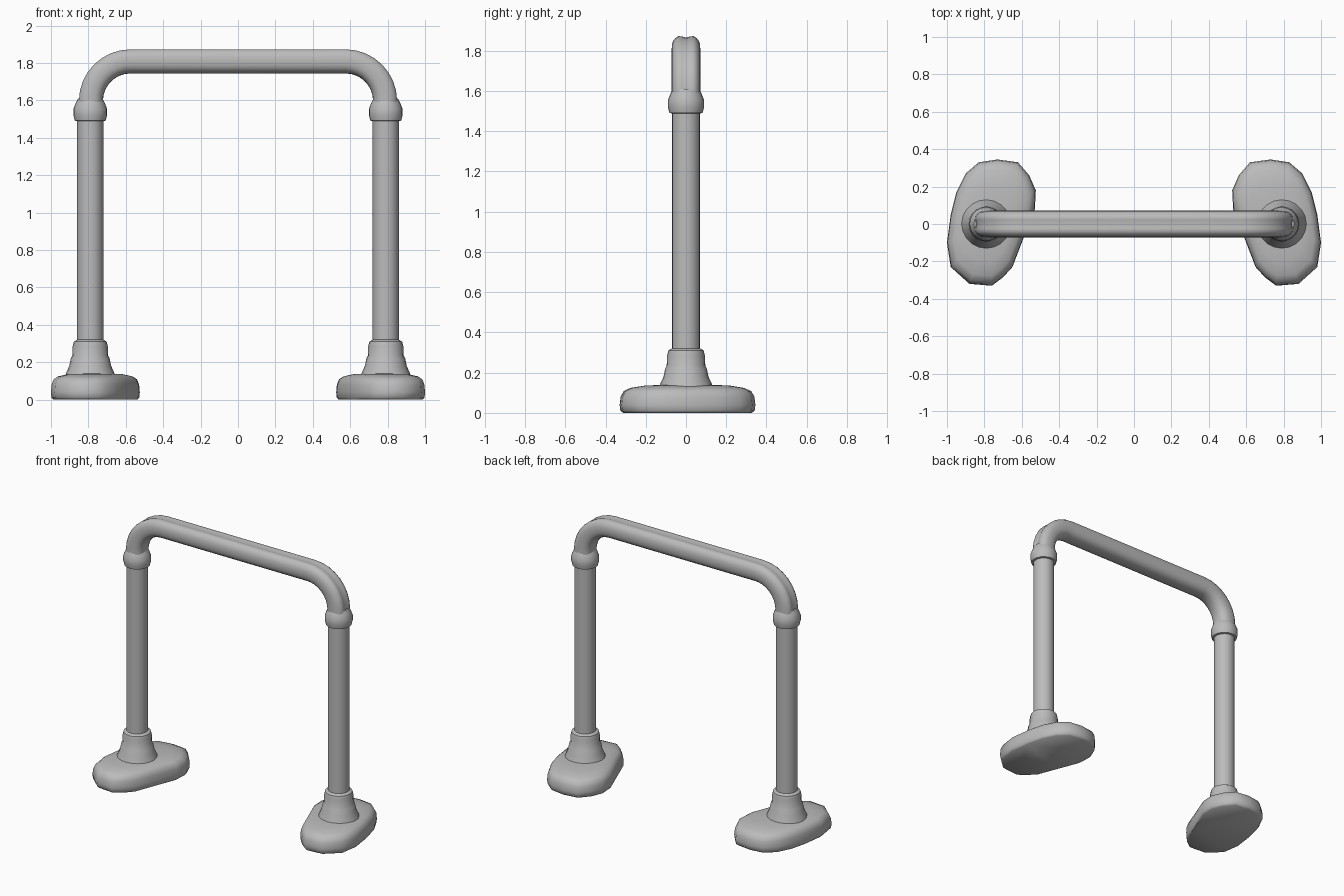
import bpy, bmesh, math

if "Cube" in bpy.data.objects:
    bpy.data.objects.remove(bpy.data.objects["Cube"])

metal = bpy.data.materials.new("grey metal")
metal.diffuse_color = (0.5, 0.5, 0.5, 1)
metal.use_nodes = True
metal.node_tree.nodes["Principled BSDF"].inputs["Base Color"].default_value = metal.diffuse_color
PX = 0.79  # post centre


def loft(name, rings, angle=40):
    """Skin a list of equal-length rings and cap both ends."""
    bm = bmesh.new()
    vr = [[bm.verts.new(p) for p in r] for r in rings]
    n = len(vr[0])
    for a, b in zip(vr, vr[1:]):
        for i in range(n):
            j = (i + 1) % n
            bm.faces.new((a[i], a[j], b[j], b[i]))
    bm.faces.new(vr[0][::-1])
    bm.faces.new(vr[-1])
    bmesh.ops.recalc_face_normals(bm, faces=bm.faces)
    me = bpy.data.meshes.new(name)
    bm.to_mesh(me)
    bm.free()
    me.materials.append(metal)
    ob = bpy.data.objects.new(name, me)
    bpy.context.collection.objects.link(ob)
    bpy.ops.object.select_all(action='DESELECT')
    ob.select_set(True)
    bpy.context.view_layer.objects.active = ob
    bpy.ops.object.shade_smooth_by_angle(angle=math.radians(angle))
    return ob


def turned(name, cx, profile, n=20):
    """Round part from (radius, height) pairs."""
    return loft(name, [[(cx + r * math.cos(2 * math.pi * i / n),
                         r * math.sin(2 * math.pi * i / n), z)
                        for i in range(n)] for r, z in profile])


# foot outline, left side
outline = [(-.73, .345), (-.62, .33), (-.56, .26), (-.525, .18), (-.53, .08),
           (-.60, -.10), (-.65, -.23), (-.70, -.285), (-.76, -.33),
           (-.88, -.32), (-.98, -.23), (-1.0, -.10), (-.98, .05),
           (-.95, .17), (-.90, .27), (-.83, .33)]
layers = [(.95, 0), (.99, .012), (1, .04), (.985, .08), (.94, .108),
          (.84, .124), (.62, .136), (.3, .14)]

for side, s in (("left", -1), ("right", 1)):
    # flat oval foot
    cx, cy = -.768, .005
    loft(side + "_foot", [[(-s * (cx + (x - cx) * k), cy + (y - cy) * k, z)
                           for x, y in outline] for k, z in layers], 55)
    # stepped neck above the foot
    turned(side + "_neck", s * PX, [(.135, .12), (.128, .145), (.112, .18), (.104, .22),
                                    (.096, .235), (.094, .285), (.088, .31), (.068, .322)])
    # upright post
    turned(side + "_post", s * PX, [(.07, .3), (.07, 1.51)])
    # collar at the top of the post
    turned(side + "_collar", s * PX, [(.068, 1.488), (.083, 1.492), (.09, 1.52),
                                      (.09, 1.555), (.078, 1.585), (.066, 1.61)])

# handle tube: swept along an arch, with a shallow groove on its outer side
R, top = 0.215, 1.812
path = [(-PX, 1.52, math.pi)]
for i in range(9):
    a = math.pi - i * math.pi / 16
    path.append((-PX + R + R * math.cos(a), top - R + R * math.sin(a), a))
path += [(-x, z, math.pi - a) for x, z, a in reversed(path)]

section = []
for i in range(24):
    t = 2 * math.pi * i / 24
    c, w = math.cos(t), math.sin(t)
    out = .068 * math.copysign(abs(c) ** .8, c)
    if i == 0:
        out -= .014
    elif i in (1, 23):
        out -= .006
    section.append((out, .071 * math.copysign(abs(w) ** .85, w)))

loft("handle_bar", [[(x + o * math.cos(a), y, z + o * math.sin(a))
                     for o, y in section] for x, z, a in path])
